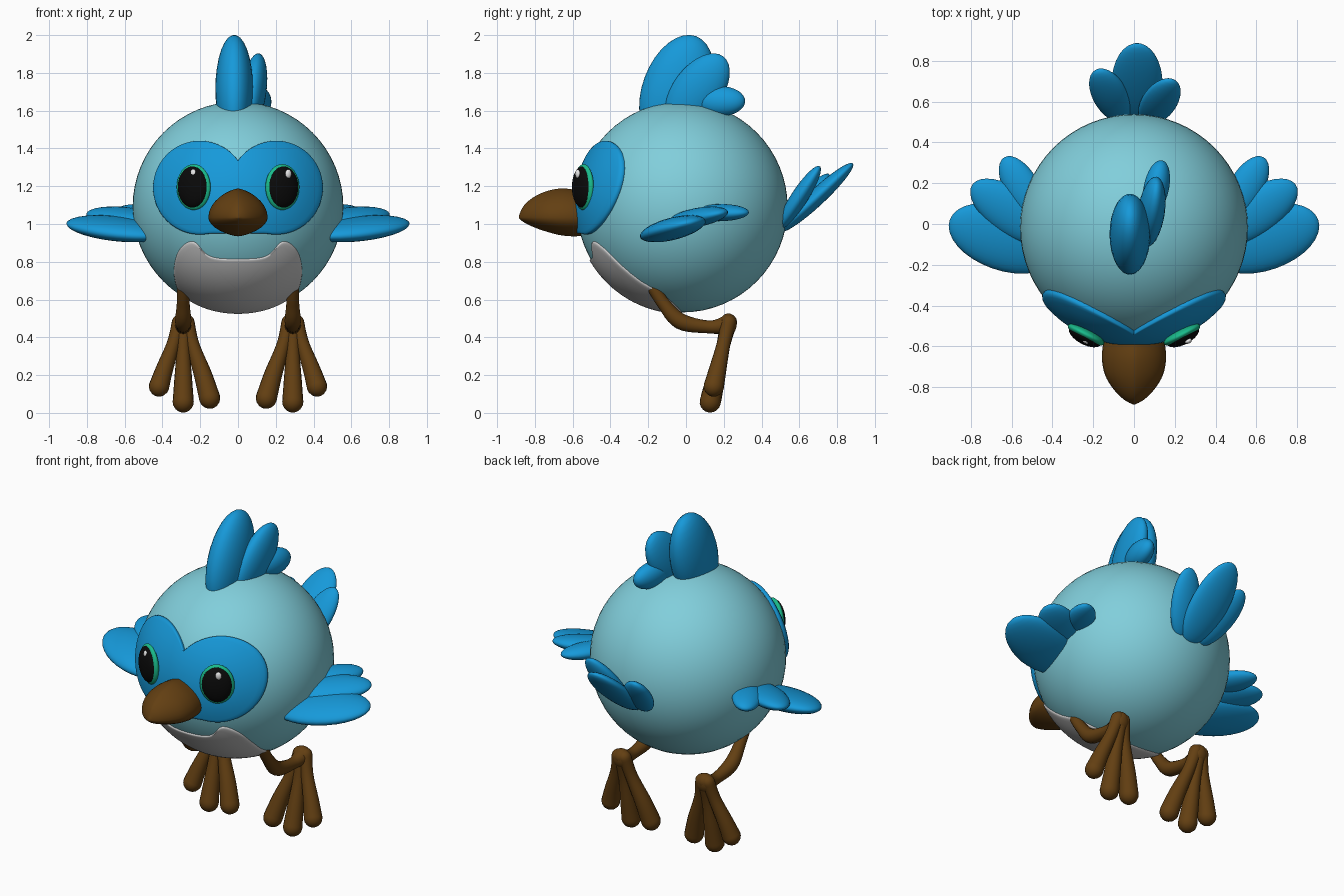
import bpy, bmesh
from math import sin, cos, pi, sqrt, radians
from mathutils import Vector, Matrix

if "Cube" in bpy.data.objects:
    bpy.data.objects.remove(bpy.data.objects["Cube"])


def material(name, rgb):
    m = bpy.data.materials.new(name)
    m.use_nodes = True
    m.diffuse_color = (*rgb, 1)
    m.node_tree.nodes["Principled BSDF"].inputs["Base Color"].default_value = (*rgb, 1)
    return m


PALE = material("pale_blue", (0.22, 0.62, 0.71))
BLUE = material("bright_blue", (0.008, 0.32, 0.70))
GREY = material("belly_white", (0.60, 0.60, 0.60))
BROWN = material("brown", (0.125, 0.05, 0.006))
BLACK = material("black", (0.003, 0.003, 0.003))
GREEN = material("eye_green", (0.01, 0.50, 0.26))
WHITE = material("glint_white", (0.8, 0.8, 0.8))

CENTRE, RADIUS = Vector((0, -0.02, 1.09)), 0.558


def finish(name, bm, mat, angle=60):
    bmesh.ops.recalc_face_normals(bm, faces=bm.faces)
    me = bpy.data.meshes.new(name)
    bm.to_mesh(me)
    bm.free()
    me.materials.append(mat)
    me.shade_smooth()
    me.set_sharp_from_angle(angle=radians(angle))
    ob = bpy.data.objects.new(name, me)
    bpy.context.collection.objects.link(ob)
    return ob


def ellipsoid(name, centre, along, flat, radii, mat, segs=32):
    """Radii are length, width and thickness; flat is the thin direction."""
    along = Vector(along).normalized()
    wide = Vector(flat).cross(along).normalized()
    thin = along.cross(wide)
    rot = Matrix((wide, thin, along)).transposed().to_4x4()
    size = Matrix.Diagonal((radii[1], radii[2], radii[0], 1))
    bm = bmesh.new()
    bmesh.ops.create_uvsphere(bm, u_segments=segs, v_segments=segs // 2, radius=1,
                              matrix=Matrix.Translation(centre) @ rot @ size)
    return finish(name, bm, mat, 180)


def spline(points, steps, closed=False):
    """Smooth curve through points of any dimension."""
    p, n = [Vector(q) for q in points], len(points)
    pick = (lambda i: p[i % n]) if closed else (lambda i: p[max(0, min(n - 1, i))])
    out = []
    for i in range(n if closed else n - 1):
        a, b, c, d = (pick(i + k) for k in (-1, 0, 1, 2))
        for s in range(steps):
            t = s / steps
            out.append(0.5 * (2 * b + (c - a) * t + (2 * a - 5 * b + 4 * c - d) * t ** 2
                              + (3 * b - a - 3 * c + d) * t ** 3))
    return out if closed else out + [p[-1]]


def loft(name, rings, mat, angle=60):
    bm = bmesh.new()
    rows = [[bm.verts.new(v) for v in ring] for ring in rings]
    n = len(rows[0])
    for a, b in zip(rows, rows[1:]):
        for i in range(n):
            bm.faces.new((a[i], a[(i + 1) % n], b[(i + 1) % n], b[i]))
    bm.faces.new(rows[0])
    bm.faces.new(rows[-1])
    return finish(name, bm, mat, angle)


def tube(name, points, mat, segs=16):
    """Round-ended tube through (x, y, z, radius) points."""
    path = spline(points, 6)
    first, last = path[0], path[-1]
    d0 = (path[1] - first).xyz.normalized()
    d1 = (last - path[-2]).xyz.normalized()
    caps = [radians(a) for a in (20, 40, 60, 75, 87)]
    spots = [(first.xyz - d0 * first.w * sin(a), d0, first.w * cos(a)) for a in reversed(caps)]
    for i, q in enumerate(path):
        d = path[min(i + 1, len(path) - 1)] - path[max(i - 1, 0)]
        spots.append((q.xyz, d.xyz.normalized(), q.w))
    spots += [(last.xyz + d1 * last.w * sin(a), d1, last.w * cos(a)) for a in caps]
    rings = []
    for c, d, r in spots:
        v = d.cross(Vector((1, 0, 0))).normalized()
        u = v.cross(d)
        rings.append([c + r * (u * cos(2 * pi * k / segs) + v * sin(2 * pi * k / segs))
                      for k in range(segs)])
    return loft(name, rings, mat)


def patch(name, outline, middle, facing, up, lift, mat):
    """Raised plate hugging the body; outline lies in the plane across facing."""
    facing, up, middle = Vector(facing).normalized(), Vector(up).normalized(), Vector(middle)
    side = Vector((1, 0, 0))
    rings = []
    steps = [(t / 12, lift) for t in range(1, 12)]
    steps += [(0.96, lift), (0.98, lift * 0.85), (0.993, lift * 0.5), (1.0, -0.006)]
    for t, off in [(0.005, lift)] + steps:
        ring = []
        for q in outline:
            u, v = middle + (q - middle) * t
            depth = sqrt(max(0, RADIUS ** 2 - u * u - v * v))
            ring.append(CENTRE + (side * u + up * v + facing * depth) * (1 + off / RADIUS))
        rings.append(ring)
    return loft(name, rings, mat)


# Round body
ellipsoid("body", CENTRE, (0, 0, 1), (0, 1, 0), (RADIUS,) * 3, PALE, 64)

# Face mask: two joined circles with a level lower edge
LOBE, ROUND = 0.2, 0.245
mask = []
for k in range(120):
    a = 2 * pi * k / 120
    r = LOBE * abs(cos(a)) + sqrt(ROUND ** 2 - (LOBE * sin(a)) ** 2)
    if sin(a) < 0 and abs(0.24 * cos(a) / sin(a)) < LOBE:
        r = max(r, -0.24 / sin(a))
    mask.append(Vector((r * cos(a), 0.1 + r * sin(a))))
patch("face_mask", mask, (0, 0.1), (0, -1, 0), (0, 0, 1), 0.02, BLUE)

# Belly bib, pointed at the upper corners
half = [(0.15, 0.15), (0.235, 0.205), (0.305, 0.14), (0.335, 0.03),
        (0.335, -0.1), (0.30, -0.25), (0.17, -0.36)]
bib = [(0, 0.15)] + half + [(0, -0.395)] + [(-x, v) for x, v in reversed(half)]
patch("belly", spline(bib, 6, True), (0, -0.06), (0, -1, -1), (0, -1, 1), 0.008, GREY)

# Beak: lofted sections of (y, half width, rise, drop) with a sharp mouth edge
sections = [(-0.50, 0.13, 0.13, 0.09), (-0.58, 0.15, 0.145, 0.10), (-0.66, 0.157, 0.153, 0.095),
            (-0.74, 0.142, 0.138, 0.075), (-0.81, 0.10, 0.105, 0.05),
            (-0.86, 0.05, 0.06, 0.025), (-0.885, 0.004, 0.008, 0.004)]
rings = []
for y, w, rise, drop in spline(sections, 4):
    ring = []
    for k in range(32):
        c, s = cos(2 * pi * k / 32), sin(2 * pi * k / 32)
        ring.append((w * c * abs(c) ** 0.4, y, 1.035 + (rise if s > 0 else drop) * s))
    rings.append(ring)
loft("beak", rings, BROWN, 50)

# Head crest, three feathers fanning backwards
ellipsoid("crest_front", (-0.02, -0.05, 1.715), (0, 0.35, 0.94), (1, 0, 0), (0.298, 0.18, 0.10), BLUE)
ellipsoid("crest_middle", (0.085, 0.06, 1.705), (0.12, 0.6, 0.8), (1, -0.1, -0.1), (0.23, 0.13, 0.065), BLUE)
ellipsoid("crest_back", (0.11, 0.18, 1.65), (0.2, 0.97, 0), (1, -0.2, 0.1), (0.135, 0.08, 0.062), BLUE)

# Tail, three upswept feathers
ellipsoid("tail_middle", (0.015, 0.69, 1.14), (0, 0.73, 0.68), (0, -0.68, 0.73), (0.265, 0.125, 0.045), BLUE)
ellipsoid("tail_left", (0.125, 0.60, 1.14), (0.28, 0.52, 0.8), (0, -0.84, 0.54), (0.205, 0.09, 0.045), BLUE)
ellipsoid("tail_right", (-0.115, 0.63, 1.12), (-0.3, 0.62, 0.7), (0, -0.75, 0.66), (0.2, 0.09, 0.045), BLUE)

for s, tag in ((1, "left"), (-1, "right")):
    # Wing feathers
    for part, c, d, size in (
            ("front", (0.64, -0.07, 0.975), (0.94, 0.33, 0.12), (0.28, 0.16, 0.058)),
            ("middle", (0.60, 0.06, 1.035), (0.8, 0.56, 0.10), (0.235, 0.115, 0.05)),
            ("back", (0.55, 0.18, 1.06), (0.5, 0.86, 0.0), (0.17, 0.085, 0.045))):
        ellipsoid(f"{tag}_wing_{part}", (s * c[0], c[1], c[2]), (s * d[0], d[1], d[2]),
                  (0, -0.2, 1), size, BLUE)

    # Eye: green rim, black ball and a small glint
    out = Vector((s * 0.46, -0.88, 0.08)).normalized()
    spot = Vector((s * 0.235, -0.542, 1.195))
    ellipsoid(f"{tag}_eye_rim", spot, (0, 0, 1), out, (0.122, 0.1, 0.032), GREEN)
    ellipsoid(f"{tag}_eye", spot + out * 0.008, (0, 0, 1), out, (0.11, 0.088, 0.042), BLACK)
    ellipsoid(f"{tag}_eye_glint", spot + out * 0.036 + Vector((0.015, 0, 0.068)), (0, 0, 1), out,
              (0.024, 0.018, 0.012), WHITE, 16)

    # Bent leg, heel and three drop-shaped toes
    x = s * 0.29
    tube(f"{tag}_leg", [(x, -0.17, 0.66, 0.034), (x, -0.12, 0.58, 0.034), (x, -0.03, 0.485, 0.043),
                        (x, 0.12, 0.455, 0.034), (x, 0.21, 0.465, 0.048)], BROWN)
    ellipsoid(f"{tag}_heel", (x, 0.22, 0.465), (0, -0.2, -1), (0, 1, -0.2), (0.062, 0.056, 0.048), BROWN)
    for part, toe in (
            ("inner", [(0.27, 0.48, 0.04), (0.24, 0.36, 0.036), (0.185, 0.2, 0.048), (0.15, 0.078, 0.056)]),
            ("middle", [(0.29, 0.48, 0.045), (0.29, 0.34, 0.036), (0.29, 0.18, 0.047), (0.29, 0.058, 0.056)]),
            ("outer", [(0.31, 0.48, 0.04), (0.34, 0.37, 0.036), (0.39, 0.23, 0.046), (0.418, 0.14, 0.054)])):
        tube(f"{tag}_toe_{part}", [(s * a, 0.115 + 0.23 * z, z, r) for a, z, r in toe], BROWN)
